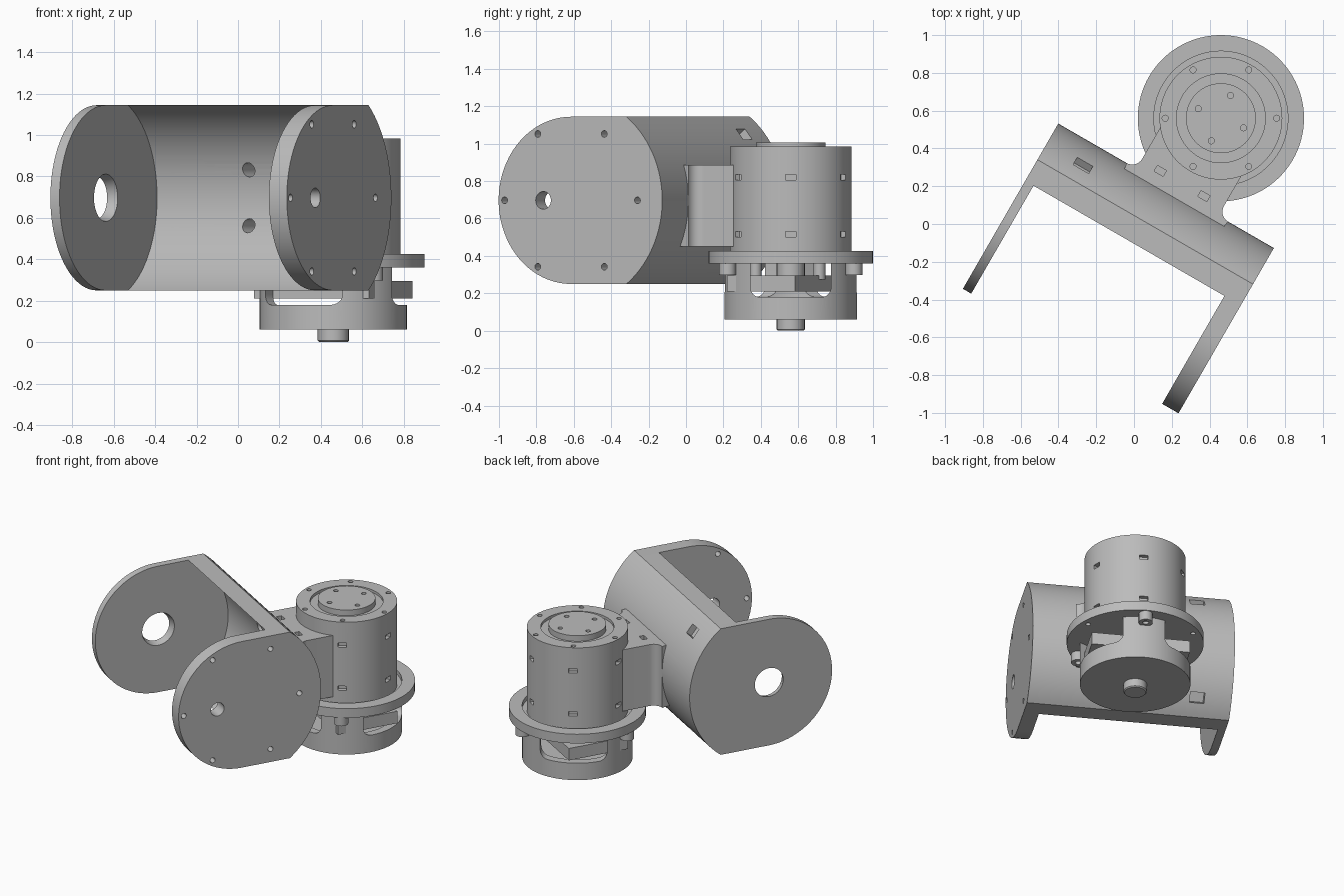
import bpy, bmesh
from math import sin, cos, asin, pi, radians
from mathutils import Matrix, Vector

if "Cube" in bpy.data.objects:
    bpy.data.objects.remove(bpy.data.objects["Cube"])

grey = bpy.data.materials.new("mid grey")
grey.use_nodes = True
COLOUR = (0.5, 0.5, 0.5, 1)
grey.diffuse_color = COLOUR
grey.node_tree.nodes["Principled BSDF"].inputs["Base Color"].default_value = COLOUR

# Local frames: bracket is turned about z, motor has its own axis
BRACKET = Matrix.Rotation(radians(-30), 4, 'Z')
MOTOR = Matrix.Translation((0.46, 0.56, 0))
PIVOT_Y, PIVOT_Z, HALF_H = -0.303, 0.697, 0.447
X, Y, Z = Vector((1, 0, 0)), Vector((0, 1, 0)), Vector((0, 0, 1))


def add_cyl(bm, centre, axis, r, depth, r2=None, segments=32):
    m = Matrix.Translation(centre) @ Z.rotation_difference(axis).to_matrix().to_4x4()
    bmesh.ops.create_cone(bm, cap_ends=True, segments=segments, radius1=r,
                          radius2=r if r2 is None else r2, depth=depth, matrix=m)


def add_box(bm, centre, size, rot=Matrix.Identity(4)):
    m = Matrix.Translation(centre) @ rot @ Matrix.Diagonal((*size, 1))
    bmesh.ops.create_cube(bm, size=1, matrix=m)


def add_prism(bm, points, place, vec):
    face = bm.faces.new([bm.verts.new(place(a, b)) for a, b in points])
    out = bmesh.ops.extrude_face_region(bm, geom=[face], use_keep_orig=True)
    verts = [v for v in out["geom"] if isinstance(v, bmesh.types.BMVert)]
    bmesh.ops.translate(bm, verts=verts, vec=vec)


def add_lathe(bm, profile, steps=96):
    verts = [bm.verts.new((r, 0, z)) for r, z in profile]
    edges = [bm.edges.new(p) for p in zip(verts, verts[1:])]
    bmesh.ops.spin(bm, geom=verts + edges, cent=(0, 0, 0), axis=Z,
                   angle=2 * pi, steps=steps, use_duplicate=False)
    bmesh.ops.remove_doubles(bm, verts=bm.verts[:], dist=1e-5)


def to_object(name, bm, frame):
    bmesh.ops.recalc_face_normals(bm, faces=bm.faces[:])
    mesh = bpy.data.meshes.new(name)
    bm.to_mesh(mesh)
    bm.free()
    mesh.materials.append(grey)
    obj = bpy.data.objects.new(name, mesh)
    bpy.context.scene.collection.objects.link(obj)
    obj.matrix_world = frame
    return obj


def finish(name, bm, frame, cuts=None):
    obj = to_object(name, bm, frame)
    bpy.ops.object.select_all(action='DESELECT')
    bpy.context.view_layer.objects.active = obj
    obj.select_set(True)
    if cuts:
        cutter = to_object(name + "_cutter", cuts, frame)
        cutter.hide_render = True
        mod = obj.modifiers.new("cuts", 'BOOLEAN')
        mod.operation, mod.solver, mod.object = 'DIFFERENCE', 'EXACT', cutter
        bpy.context.view_layer.update()
        bpy.ops.object.modifier_apply(modifier=mod.name)
        bpy.data.objects.remove(cutter)
    bpy.ops.object.shade_smooth_by_angle(angle=radians(30))


def arc(r, start, end, n=40, cy=PIVOT_Y, cz=PIVOT_Z):
    return [(cy + r * cos(start + (end - start) * i / n),
             cz + r * sin(start + (end - start) * i / n)) for i in range(n + 1)]


def around(r, count, start=0.0):
    for i in range(count):
        a = radians(start) + 2 * pi * i / count
        yield a, r * cos(a), r * sin(a)


# Bracket arms: round nose, straight sides, wide arc at the back
R_OUT, R_IN = 0.563, 0.495
out_a, in_a = asin(HALF_H / R_OUT), asin(HALF_H / R_IN)
arm_shape = arc(HALF_H, pi / 2, 3 * pi / 2) + arc(R_OUT, -out_a, out_a)
for name, x, thick in (("right_arm", -0.613, 0.051), ("left_arm", 0.605, 0.1)):
    bm, cuts = bmesh.new(), bmesh.new()
    add_prism(bm, arm_shape, lambda a, b: (x, a, b), X * thick)
    mid = x + thick / 2
    if name == "right_arm":
        add_cyl(cuts, (mid, PIVOT_Y, PIVOT_Z), X, 0.1, thick * 1.1, 0.115, 64)
    else:
        add_cyl(cuts, (mid, -0.474, PIVOT_Z), X, 0.047, 0.2)
        for a, dy, dz in around(0.41, 6):
            add_cyl(cuts, (mid, PIVOT_Y + dy, PIVOT_Z + dz), X, 0.018, 0.2, segments=20)
    finish(name, bm, BRACKET, cuts)

# Curved web joining the arms, with pockets and bolt holes
MOUNT_X = 0.115


def bolt_holes(bm):
    for x in (-0.04, 0.27):
        for dz in (-0.135, 0.135):
            add_cyl(bm, (x, 0.2, PIVOT_Z + dz), Y, 0.034, 0.18)


bm, cuts = bmesh.new(), bmesh.new()
web_shape = arc(R_OUT, -out_a, out_a) + arc(R_IN, in_a, -in_a)
add_prism(bm, web_shape, lambda a, b: (-0.562, a, b), X * 1.167)
bolt_holes(cuts)
for side in (-1, 1):
    ang = side * radians(39)
    centre = (-0.389, PIVOT_Y + R_OUT * cos(ang), PIVOT_Z + R_OUT * sin(ang))
    add_box(cuts, centre, (0.095, 0.09, 0.07), Matrix.Rotation(ang, 4, 'X'))
finish("curved_web", bm, BRACKET, cuts)

# Mount neck flaring into the web
bm, cuts = bmesh.new(), bmesh.new()
flare = arc(0.06, -pi / 2, -pi, 8, 0.31, 0.32)
half = [(0.3, 0.2)] + [(a, b) for a, b in flare] + [(0.25, 0.55)]
neck = half + [(-a, b) for a, b in reversed(half)]
add_prism(bm, neck, lambda a, b: (MOUNT_X + a, b, 0.45), Z * 0.435)
bolt_holes(cuts)
for x in (-0.02, 0.247):
    for z in (0.45, 0.885):
        add_box(cuts, (x, 0.313, z), (0.055, 0.035, 0.06))
finish("mount_neck", bm, BRACKET, cuts)

# Motor housing with raised output cap
bm, cuts = bmesh.new(), bmesh.new()
add_lathe(bm, [(0, 0.39), (0.325, 0.39), (0.325, 0.984), (0.235, 0.984),
               (0.235, 0.965), (0.185, 0.965), (0.185, 1.005), (0, 1.005)])
for a, x, y in around(0.295, 6):
    add_cyl(cuts, (x, y, 0.984), Z, 0.016, 0.08, segments=20)
for a, x, y in around(0.13, 4, 67):
    add_cyl(cuts, (x, y, 1.005), Z, 0.016, 0.08, segments=20)
for a, x, y in around(0.325, 6):
    for z in (0.515, 0.82):
        add_box(cuts, (x, y, z), (0.06, 0.055, 0.03), Matrix.Rotation(a, 4, 'Z'))
finish("motor_housing", bm, MOTOR, cuts)

# Flange plate with a stepped seat
bm, cuts = bmesh.new(), bmesh.new()
add_lathe(bm, [(0, 0.36), (0.44, 0.36), (0.44, 0.425), (0.355, 0.425),
               (0.355, 0.395), (0, 0.395)])
for a, x, y in around(0.395, 3):
    add_cyl(cuts, (x, y, 0.36), Z, 0.016, 0.06, segments=20)
finish("flange", bm, MOTOR, cuts)

# Flange bosses
bm, cuts = bmesh.new(), bmesh.new()
for a, x, y in around(0.39, 3, 60):
    add_cyl(bm, (x, y, 0.33), Z, 0.045, 0.066)
    add_cyl(cuts, (x, y, 0.297), Z, 0.02, 0.04, segments=20)
finish("flange_bosses", bm, MOTOR, cuts)

# Lower cup with three rounded windows
bm, cuts = bmesh.new(), bmesh.new()
add_lathe(bm, [(0, 0.06), (0.355, 0.06), (0.355, 0.362), (0.3, 0.362),
               (0.3, 0.14), (0, 0.14)])
corner = arc(0.05, -pi / 2, 0, 8, 0.165, 0.23)
window = corner + [(0.215, 0.4)]
window += [(-a, b) for a, b in reversed(window)]
for a, x, y in around(1, 3):
    radial = Vector((x, y, 0))
    side = Vector((-y, x, 0))
    add_prism(cuts, window, lambda p, q: radial * 0.16 + side * p + Z * q, radial * 0.3)
finish("lower_cup", bm, MOTOR, cuts)

# Inner block, posts and output shaft
bm = bmesh.new()
add_box(bm, (0, 0, 0.253), (0.64, 0.42, 0.085), BRACKET)
finish("inner_block", bm, MOTOR)
bm = bmesh.new()
for a, x, y in around(0.2, 3, 50):
    add_cyl(bm, (x, y, 0.32), Z, 0.032, 0.09)
add_cyl(bm, (0, 0, 0.33), Z, 0.075, 0.07)
finish("inner_posts", bm, MOTOR)
bm = bmesh.new()
add_lathe(bm, [(0, 0), (0.068, 0), (0.075, 0.007), (0.075, 0.065), (0, 0.065)], 48)
finish("output_shaft", bm, MOTOR)
